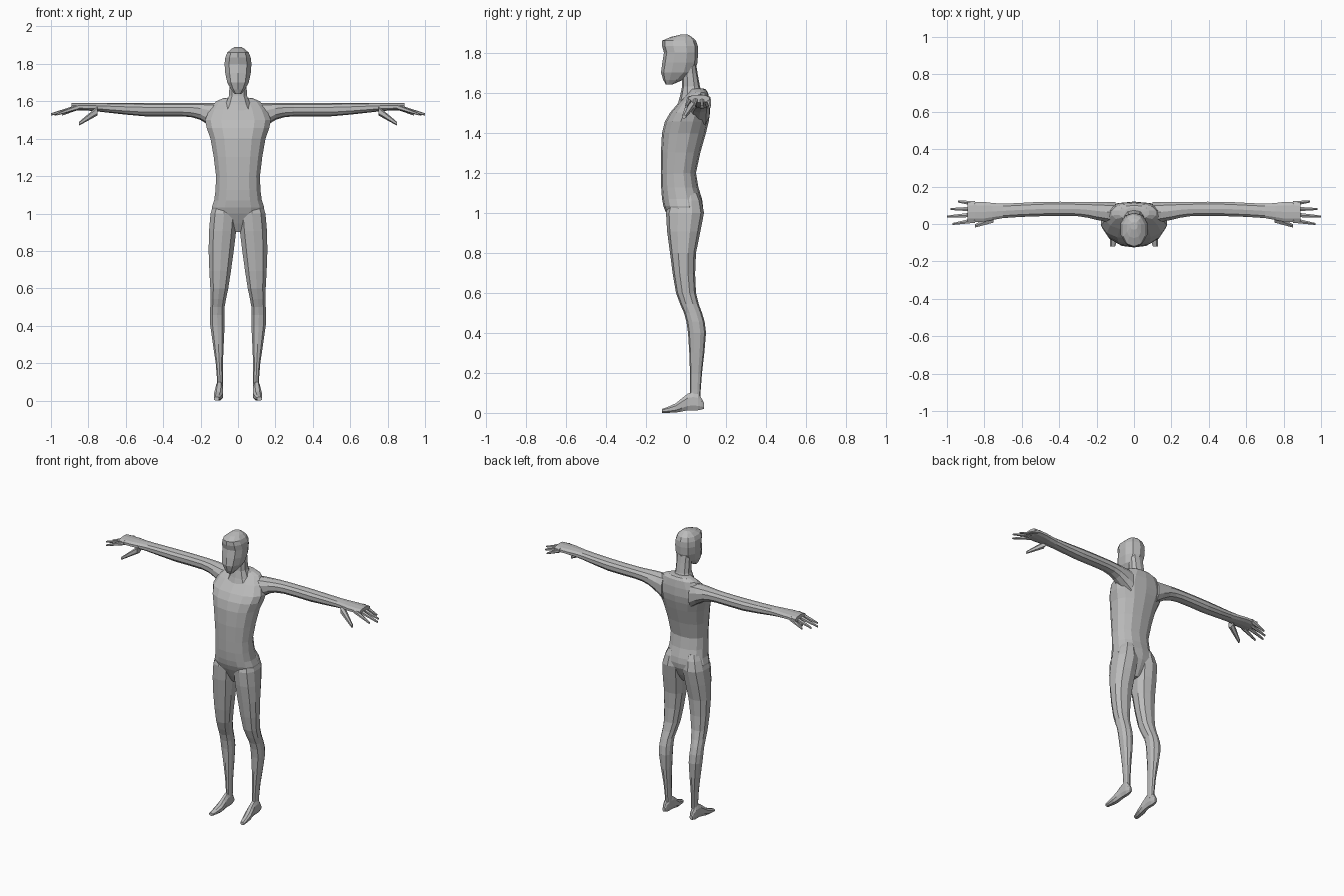
import bpy
import bmesh
from math import cos, sin, tau, copysign
from mathutils import Vector

cube = bpy.data.objects.get("Cube")
if cube:
    bpy.data.objects.remove(cube)

skin = bpy.data.materials.new("plain grey")
skin.use_nodes = True
grey = (.5, .5, .5, 1)
skin.diffuse_color = grey
skin.node_tree.nodes["Principled BSDF"].inputs["Base Color"].default_value = grey

X_AXIS, Y_AXIS, Z_AXIS = range(3)


def add_midway_sections(stations):
    """Put a smoothly blended section between each pair of stations."""
    points = [Vector(station) for station in stations]
    result = [points[0]]
    for i, (here, after) in enumerate(zip(points, points[1:])):
        before = points[max(i - 1, 0)]
        beyond = points[min(i + 2, len(points) - 1)]
        middle = (here + after) / 2
        result.append(middle + (middle - (before + beyond) / 2) / 8)
        result.append(after)
    return result


def rounded_section(axis, station, sides, side):
    """Rounded outline filling the station's box: (position, min, max, min, max)."""
    position, a_min, a_max, b_min, b_max = station
    outline = []
    for i in range(sides):
        angle = tau * (i + .5) / sides
        across, up = (copysign(abs(f) ** .85, f) for f in (cos(angle), sin(angle)))
        corner = [
            (a_min + a_max + (a_max - a_min) * across) / 2,
            (b_min + b_max + (b_max - b_min) * up) / 2,
        ]
        corner.insert(axis, position)
        corner[X_AXIS] *= side
        outline.append(corner)
    return outline


def loft(name, axis, stations, sides=10, side=1):
    """Skin a closed, flat-shaded body through sections along one axis."""
    bm = bmesh.new()
    loops = []
    for station in add_midway_sections(stations):
        outline = rounded_section(axis, station, sides, side)
        loops.append([bm.verts.new(corner) for corner in outline])
    for low, high in zip(loops, loops[1:]):
        for i in range(sides):
            j = (i + 1) % sides
            bm.faces.new((low[i], low[j], high[j], high[i]))
    bm.faces.new(loops[0])
    bm.faces.new(loops[-1])
    bmesh.ops.recalc_face_normals(bm, faces=bm.faces)
    mesh = bpy.data.meshes.new(name)
    bm.to_mesh(mesh)
    bm.free()
    mesh.materials.append(skin)
    obj = bpy.data.objects.new(name, mesh)
    bpy.context.collection.objects.link(obj)


def central_part(name, profile, sides):
    """Symmetric upright part; profile rows are (height, half width, front, back)."""
    stations = [(z, -half, half, front, back) for z, half, front, back in profile]
    loft(name, Z_AXIS, stations, sides=sides)


def tapered_digit(name, base, tip, radius, side):
    """Finger or thumb narrowing from base to tip."""
    base, tip = Vector(base), Vector(tip)
    stations = []
    for along in (0, .5, 1):
        x, y, z = base.lerp(tip, along)
        r = radius * (1 - along * .6)
        stations.append((x, y - r, y + r, z - r, z + r))
    loft(name, X_AXIS, stations, sides=6, side=side)


# Trunk from crotch to shoulders
central_part("torso", [
    (.9, .02, -.05, .03),
    (1, .14, -.1, .08),
    (1.07, .13, -.12, .08),
    (1.2, .12, -.125, .05),
    (1.4, .15, -.12, .1),
    (1.5, .18, -.08, .12),
    (1.6, .12, .01, .11),
    (1.62, .05, .02, .09),
], sides=14)

# Neck and head
central_part("neck", [
    (1.55, .09, -.04, .1),
    (1.63, .05, -.02, .07),
    (1.75, .05, -.02, .05),
], sides=10)
central_part("head", [
    (1.64, .02, -.1, -.07),
    (1.7, .06, -.125, .04),
    (1.8, .075, -.11, .06),
    (1.86, .06, -.12, .05),
    (1.89, .02, -.03, .01),
], sides=10)

# Left leg: (height, inner, outer, front, back)
leg = [
    (.06, .08, .11, .02, .07),
    (.2, .08, .12, .02, .08),
    (.4, .07, .15, .01, .1),
    (.5, .07, .15, -.01, .08),
    (.6, .05, .15, -.05, .05),
    (.8, .02, .16, -.08, .05),
    (1, 0, .15, -.1, .09),
    (1.1, .02, .11, -.06, .06),
]

# Left foot from heel to toes: (depth, inner, outer, sole, top)
foot = [
    (.09, .09, .11, .02, .05),
    (.06, .08, .12, .01, .1),
    (.01, .08, .12, .01, .1),
    (-.05, .08, .13, 0, .05),
    (-.12, .1, .13, 0, .02),
]

# Left arm and palm: (reach, front, back, underside) below a level top edge
arm_top = 1.59
arm_profile = [
    (.1, 0, .12, 1.43),
    (.2, .02, .12, 1.5),
    (.3, .04, .12, 1.52),
    (.5, .04, .12, 1.52),
    (.7, .03, .11, 1.54),
    (.8, .01, .12, 1.55),
    (.89, .01, .12, 1.55),
]
arm = [row + (arm_top,) for row in arm_profile]

# Finger reaches from the front of the hand to the back
finger_reach = {"index": .97, "middle": 1, "ring": .98, "little": .94}

# Build both sides
for label, side in (("left", 1), ("right", -1)):
    loft(label + "_leg", Z_AXIS, leg, side=side)
    loft(label + "_foot", Y_AXIS, foot, sides=8, side=side)
    loft(label + "_arm", X_AXIS, arm, side=side)
    tapered_digit(label + "_thumb", (.75, .03, 1.55), (.85, -.01, 1.48), .025, side)
    for i, (finger, reach) in enumerate(finger_reach.items()):
        knuckle = (.85, .02 + i * .03, 1.57)
        fingertip = (reach, i * .04, 1.53)
        tapered_digit(f"{label}_{finger}_finger", knuckle, fingertip, .015, side)
